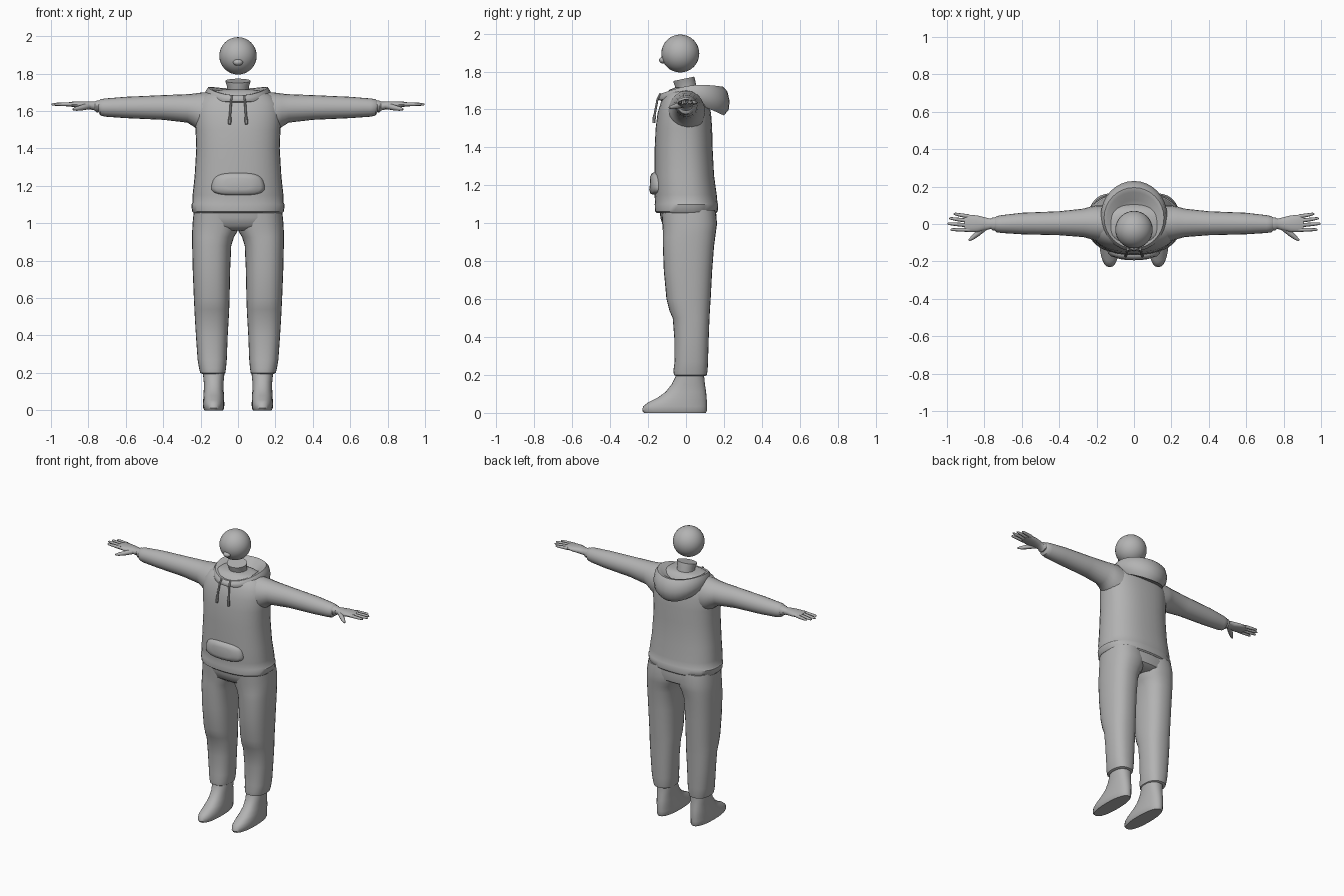
import bpy, bmesh, math
from mathutils import Vector

grey = bpy.data.materials.new("plain grey")
grey.diffuse_color = (0.45, 0.45, 0.45, 1)


def finish(ob, angle=40):
    ob.data.materials.clear()
    ob.data.materials.append(grey)
    bpy.ops.object.select_all(action='DESELECT')
    ob.select_set(True)
    bpy.context.view_layer.objects.active = ob
    bpy.ops.object.shade_smooth_by_angle(angle=math.radians(angle))


def build(name, groups, mirror=False, closed=False, angle=40):
    """Skin each group of rings into one mesh; closed joins last ring to first."""
    bm = bmesh.new()
    for rings in groups:
        vs = [[bm.verts.new(p) for p in r] for r in rings]
        n = len(vs[0])
        pairs = list(zip(vs, vs[1:])) + ([(vs[-1], vs[0])] if closed else [])
        for a, b in pairs:
            for i in range(n):
                j = (i + 1) % n
                bm.faces.new((a[i], a[j], b[j], b[i]))
        if not closed:
            bm.faces.new(vs[0][::-1])
            bm.faces.new(vs[-1])
    bmesh.ops.recalc_face_normals(bm, faces=bm.faces)
    me = bpy.data.meshes.new(name)
    bm.to_mesh(me)
    bm.free()
    ob = bpy.data.objects.new(name, me)
    bpy.context.collection.objects.link(ob)
    if mirror:
        ob.modifiers.new("mirror", 'MIRROR').use_mirror_merge = False
    finish(ob, angle)
    return ob


def oval(u0, u1, v0, v1, n=28, e=2.0):
    """Superellipse outline filling a box."""
    pts = []
    for i in range(n):
        t = 2 * math.pi * i / n
        c, s = math.cos(t), math.sin(t)
        pts.append(((u0 + u1) / 2 + (u1 - u0) / 2 * math.copysign(abs(c) ** (2 / e), c),
                    (v0 + v1) / 2 + (v1 - v0) / 2 * math.copysign(abs(s) ** (2 / e), s)))
    return pts


def up(rows, e=2.0, n=28):
    """Rows of z, x0, x1, y0, y1."""
    return [[(u, v, z) for u, v in oval(a, b, c, d, n, e)] for z, a, b, c, d in rows]


def along(rows, e=2.0, n=20):
    """Rows of x, y0, y1, z0, z1."""
    return [[(x, u, v) for u, v in oval(a, b, c, d, n, e)] for x, a, b, c, d in rows]


def tube(points, n=8):
    """Round tube through (point, radius) pairs."""
    axis = (Vector(points[-1][0]) - Vector(points[0][0])).normalized()
    q = axis.to_track_quat('Z', 'Y')
    return [[Vector(p) + q @ Vector((r * math.cos(2 * math.pi * i / n),
                                     r * math.sin(2 * math.pi * i / n), 0))
             for i in range(n)] for p, r in points]


# Head and nose
for name, loc, size in (("head", (0, -.03, 1.895), (.1, .1, .1)),
                        ("nose", (0, -.12, 1.86), (.026, .022, .018))):
    bpy.ops.mesh.primitive_uv_sphere_add(segments=32, ring_count=16, radius=1, location=loc)
    bpy.context.object.name = name
    bpy.context.object.scale = size
    finish(bpy.context.object, 60)

# Neck, tilted forward at the top
neck = up([(1.62, -.075, .075, -.05, .075), (1.69, -.06, .06, -.052, .062),
           (1.73, -.058, .058, -.058, .052), (1.755, -.066, .066, -.066, .046),
           (1.764, -.068, .068, -.067, .043)])
neck = [[(x, y, z + .2 * y * max(0, (z - 1.66) * 10)) for x, y, z in r] for r in neck]
build("neck", [neck])

# Hoodie body: z, half width, front, back
body = [(1.055, .238, -.155, .16), (1.062, .245, -.163, .167), (1.1, .25, -.165, .17),
        (1.108, .244, -.163, .166), (1.15, .243, -.166, .162), (1.25, .232, -.166, .148),
        (1.4, .223, -.165, .14), (1.5, .227, -.16, .138), (1.58, .232, -.15, .132),
        (1.64, .222, -.132, .118), (1.68, .19, -.11, .1), (1.705, .14, -.085, .08),
        (1.715, .08, -.06, .06)]
build("hoodie_body", [up([(z, -w, w, f, b) for z, w, f, b in body], 2.4, 36)])

# Sleeves
sleeve = [(.13, -.1, .1, 1.45, 1.702), (.2, -.092, .1, 1.485, 1.698),
          (.235, -.08, .092, 1.515, 1.693), (.27, -.07, .082, 1.538, 1.69),
          (.4, -.06, .068, 1.553, 1.685), (.6, -.055, .06, 1.562, 1.676),
          (.71, -.048, .047, 1.57, 1.667), (.735, -.044, .042, 1.576, 1.663),
          (.745, -.034, .034, 1.592, 1.655)]
build("sleeves", [along(sleeve)], True)

# Hands: cuff end, palm, four fingers and thumb
palm = [(.73, -.03, .032, 1.598, 1.655), (.755, -.036, .036, 1.592, 1.656),
        (.765, -.026, .028, 1.603, 1.65), (.8, -.035, .036, 1.61, 1.652),
        (.84, -.044, .046, 1.615, 1.652), (.885, -.044, .05, 1.622, 1.65),
        (.905, -.038, .044, 1.626, 1.646)]
fingers = [((.88, .04), (.965, .054)), ((.885, .017), (.988, .03)),
           ((.885, -.007), (.998, .002)), ((.88, -.031), (.982, -.03))]
hand = [along(palm, 2.2, 16)]
for (x0, y0), (x1, y1) in fingers:
    hand.append(tube([((x0, y0, 1.636), .0115),
                      ((x0 + (x1 - x0) * .6, y0 + (y1 - y0) * .6, 1.636), .0095),
                      ((x1 - .008, y1, 1.636), .007), ((x1, y1, 1.636), .003)]))
hand.append(tube([((.795, -.015, 1.628), .018), ((.835, -.05, 1.618), .015),
                  ((.865, -.075, 1.612), .011), ((.883, -.088, 1.609), .005)]))
build("hands", hand, True, angle=50)

# Hood lying on the back: half width, front y, back y, front z, back z
hood = [(.075, -.07, .075, 1.655, 1.665), (.11, -.095, .13, 1.672, 1.675),
        (.145, -.118, .17, 1.684, 1.715), (.16, -.13, .195, 1.684, 1.72),
        (.172, -.142, .218, 1.672, 1.695), (.178, -.146, .23, 1.66, 1.645),
        (.172, -.144, .225, 1.65, 1.598), (.155, -.13, .2, 1.645, 1.568),
        (.13, -.11, .14, 1.64, 1.6), (.09, -.08, .07, 1.64, 1.63)]
rings = []
for w, f, b, zf, zb in hood:
    ring = []
    for x, y in oval(-w, w, f, b, 32):
        k = (y - f) / (b - f)
        side = math.sin(math.pi * k) * .025     # rim is raised over the shoulders
        ring.append((x, y, zf + (zb - zf) * k + side))
    rings.append(ring)
build("hood", [rings], closed=True)

# Drawstrings with thicker tips
build("drawstrings", [tube([((.033, -.135, 1.685), .006), ((.037, -.15, 1.655), .006),
                            ((.043, -.166, 1.57), .006), ((.043, -.166, 1.568), .009),
                            ((.045, -.17, 1.53), .009)])], True)

# Front pocket, a soft pouch curving with the body
pocket = []
for s, y in ((1, -.14), (1, -.166), (.96, -.179), (.86, -.189), (.5, -.194)):
    ring = []
    for x, z in oval(-.14 * s, .14 * s, -.06 * s, .06 * s, 32, 3.2):
        x *= 1 - 1.6 * z                         # narrower at the top
        ring.append((x, y + 1.1 * x * x + .12 * max(z, 0), 1.21 + z))
    pocket.append(ring)
build("front_pocket", [pocket], angle=60)

# Trousers: seat, then legs as z, inner x, outer x, front, back
build("trouser_seat", [up([(.962, -.17, .17, -.09, .12), (.985, -.225, .225, -.122, .155),
                           (1.03, -.236, .236, -.135, .162),
                           (1.08, -.232, .232, -.14, .155)], 2.5)])
leg = [(.195, .075, .192, -.055, .1), (.2, .068, .202, -.064, .11),
       (.225, .064, .208, -.066, .114), (.27, .06, .216, -.06, .116),
       (.4, .055, .225, -.062, .12), (.5, .049, .231, -.07, .124),
       (.54, .047, .233, -.088, .126), (.6, .045, .236, -.103, .13),
       (.75, .042, .242, -.117, .138), (.88, .036, .245, -.122, .148),
       (.925, .022, .245, -.122, .154), (.955, .004, .245, -.122, .158),
       (1.0, -.01, .243, -.125, .164), (1.07, -.01, .236, -.13, .155)]
build("trouser_legs", [up(leg, 2.4)], True)

# Feet: z, half width, toe, heel
foot = [(0, .05, -.222, .104), (.012, .056, -.231, .11), (.035, .057, -.226, .11),
        (.055, .056, -.2, .11), (.08, .055, -.15, .109), (.11, .053, -.108, .106),
        (.15, .053, -.076, .1), (.19, .057, -.056, .096), (.22, .057, -.05, .095)]
build("feet", [up([(z, .13 - w, .13 + w, f, b) for z, w, f, b in foot], 2.3)], True)
